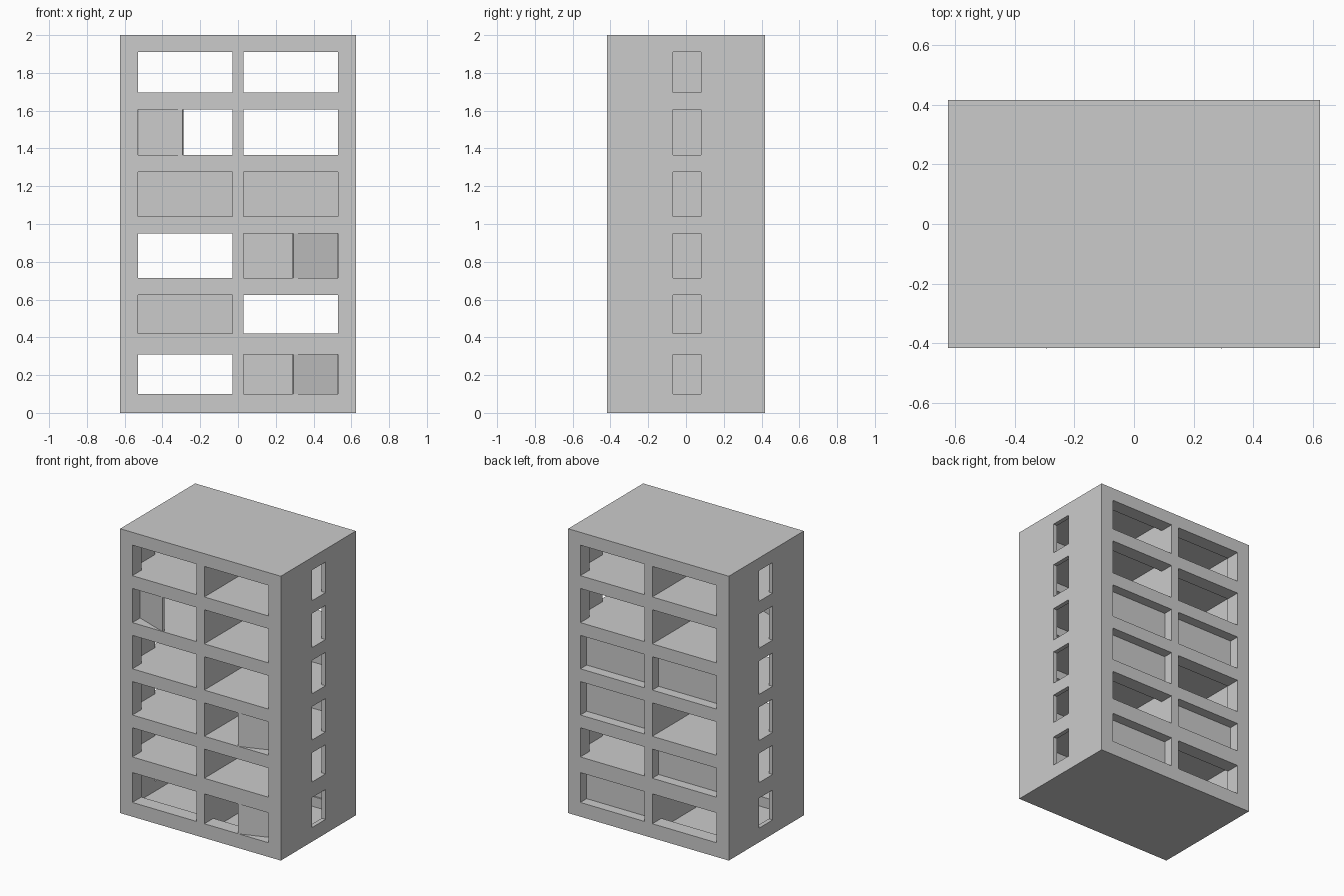
import bpy, bmesh, math
from mathutils import Matrix, Vector

if "Cube" in bpy.data.objects:
    bpy.data.objects.remove(bpy.data.objects["Cube"])

W, D, H = 1.25, 0.834, 2.0
SHELL = 0.03          # side walls, slabs, roof
FACADE = 0.1          # front and back wall thickness
ROWS = [(0.10, 0.31), (0.42, 0.625), (0.715, 0.95),
        (1.04, 1.275), (1.365, 1.605), (1.695, 1.91)]
X0, X1 = 0.03, 0.53   # opening limits on each side of the middle wall


def boxes(name, spans):
    """One mesh object made of boxes given as (x0, x1, y0, y1, z0, z1)."""
    bm = bmesh.new()
    for x0, x1, y0, y1, z0, z1 in spans:
        m = Matrix.Translation(((x0 + x1) / 2, (y0 + y1) / 2, (z0 + z1) / 2))
        s = Matrix.Diagonal((abs(x1 - x0), y1 - y0, z1 - z0, 1))
        bmesh.ops.create_cube(bm, size=1, matrix=m @ s)
    me = bpy.data.meshes.new(name)
    bm.to_mesh(me)
    bm.free()
    ob = bpy.data.objects.new(name, me)
    bpy.context.collection.objects.link(ob)
    return ob


def cut(target, name, spans):
    """Subtract a set of boxes and remove the cutter."""
    cutter = boxes(name, spans)
    cutter.hide_render = True
    mod = target.modifiers.new(name, 'BOOLEAN')
    mod.operation = 'DIFFERENCE'
    mod.solver = 'EXACT'
    mod.object = cutter
    bpy.context.view_layer.objects.active = target
    bpy.ops.object.modifier_apply(modifier=mod.name)
    bpy.data.objects.remove(cutter)


# Solid building block
building = boxes("building", [(-W / 2, W / 2, -D / 2, D / 2, 0, H)])

# Hollow rooms, wider and taller than their openings
floors = [SHELL] + [r[0] for r in ROWS[1:]]
ceilings = [f - SHELL for f in floors[1:]] + [H - SHELL]
inner_y = D / 2 - FACADE
cut(building, "rooms", [(s * X0, s * (W / 2 - SHELL), -inner_y, inner_y, f, c)
                        for s in (-1, 1) for f, c in zip(floors, ceilings)])

# Wide openings in the front and back
for s in (-1, 1):
    ya, yb = sorted((s * (inner_y - 0.05), s * (D / 2 + 0.05)))
    cut(building, "facade_openings", [(t * X0, t * X1, ya, yb, a, b)
                                      for t in (-1, 1) for a, b in ROWS])

# Narrow windows in both sides
cut(building, "side_windows", [(s * (W / 2 - 0.06), s * (W / 2 + 0.05), -0.07, 0.08, a, b)
                               for s in (-1, 1) for a, b in ROWS])

# Closed panels in some back openings: (row, side)
for row, s in [(0, 1), (1, -1), (2, 1), (3, -1), (3, 1)]:
    a, b = ROWS[row]
    boxes("back_panel", [(s * X0, s * X1, D / 2 - 0.09, D / 2 - 0.07, a, b)])

# Half-width front shutters, hinged at the outer jamb and swung toward the front
for row, s in [(0, 1), (2, 1), (4, -1)]:
    a, b = ROWS[row]
    shutter = boxes("front_shutter", [(-s * 0.25, 0, -0.006, 0.006, a, b)])
    shutter.location = Vector((s * 0.526, -inner_y - 0.01, 0))
    shutter.rotation_euler.z = s * math.radians(20)
